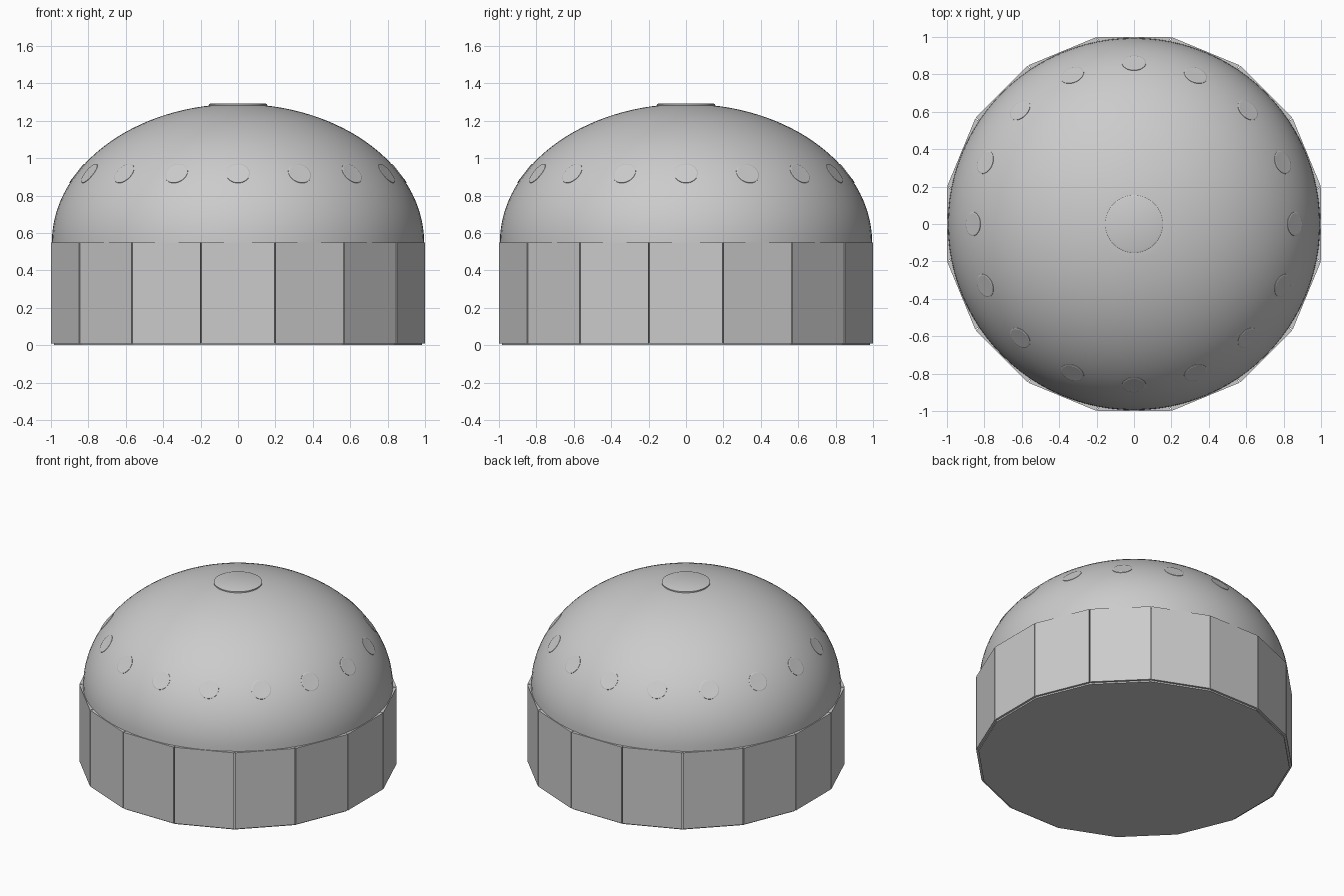
import bpy, bmesh
from math import sin, cos, tan, pi, radians
from mathutils import Matrix, Vector

default = bpy.data.objects.get("Cube")
if default:
    bpy.data.objects.remove(default, do_unlink=True)

SIDES = 16
STEP = 2 * pi / SIDES
WALL_TOP = 0.55
DOME_R, DOME_H = 0.995, 0.74

# Single light grey for the whole building
grey = bpy.data.materials.new("light grey")
grey.use_nodes = True
grey.diffuse_color = (0.6, 0.6, 0.6, 1)
grey.node_tree.nodes["Principled BSDF"].inputs["Base Color"].default_value = (0.6, 0.6, 0.6, 1)


def finish(name, bm, smooth=False):
    bmesh.ops.recalc_face_normals(bm, faces=bm.faces)
    mesh = bpy.data.meshes.new(name)
    bm.to_mesh(mesh)
    bm.free()
    mesh.materials.append(grey)
    obj = bpy.data.objects.new(name, mesh)
    bpy.context.collection.objects.link(obj)
    if smooth:
        bpy.ops.object.select_all(action='DESELECT')
        obj.select_set(True)
        bpy.context.view_layer.objects.active = obj
        bpy.ops.object.shade_smooth_by_angle(angle=radians(25))
    return obj


def lathe(bm, profile, segments, phase=0.0, matrix=Matrix()):
    """Revolve (radius, height) points about z and close both ends."""
    rings = [[bm.verts.new(matrix @ Vector((r * cos(phase + 2 * pi * i / segments),
                                            r * sin(phase + 2 * pi * i / segments), z)))
              for i in range(segments)] for r, z in profile]
    for low, high in zip(rings, rings[1:]):
        for i in range(segments):
            j = (i + 1) % segments
            bm.faces.new((low[i], low[j], high[j], high[i]))
    bm.faces.new(rings[0])
    bm.faces.new(rings[-1])


# Inner drum, showing as the floor plate and behind the panel gaps
bm = bmesh.new()
lathe(bm, [(0.985 / cos(STEP / 2), 0), (0.985 / cos(STEP / 2), WALL_TOP - 0.002)],
      SIDES, STEP / 2)
finish("inner_drum", bm)

# Flat wall panels with narrow gaps between them
bm = bmesh.new()
for k in range(SIDES):
    turn = Matrix.Rotation(k * STEP, 4, 'Z')
    section = []
    for r, side in ((0.98, -1), (1.0, -1), (1.0, 1), (0.98, 1)):
        section.append((r, side * (r * tan(STEP / 2) - 0.003)))
    low = [bm.verts.new(turn @ Vector((x, y, 0.01))) for x, y in section]
    high = [bm.verts.new(turn @ Vector((x, y, WALL_TOP))) for x, y in section]
    bm.faces.new(low)
    bm.faces.new(high)
    for i in range(4):
        j = (i + 1) % 4
        bm.faces.new((low[i], low[j], high[j], high[i]))
finish("wall_panels", bm)

# Smooth elliptical dome
bm = bmesh.new()
arc = [radians(82) * i / 28 for i in range(29)]
lathe(bm, [(DOME_R * cos(t), WALL_TOP + DOME_H * sin(t)) for t in arc], 96)
finish("dome", bm, smooth=True)

# Round cap over the crown
bm = bmesh.new()
lathe(bm, [(0.155, 1.27), (0.155, 1.289), (0.145, 1.293)], 64)
finish("crown_cap", bm, smooth=True)

# Ring of round plates lying on the dome
bm = bmesh.new()
r = 0.862
z = WALL_TOP + DOME_H * (1 - (r / DOME_R) ** 2) ** 0.5
normal = Vector((r / DOME_R ** 2, 0, (z - WALL_TOP) / DOME_H ** 2)).normalized()
seat = Matrix.Translation((r, 0, z)) @ normal.to_track_quat('Z', 'Y').to_matrix().to_4x4()
for k in range(SIDES):
    lathe(bm, [(0.064, -0.006), (0.064, 0.0), (0.058, 0.002)], 32,
          matrix=Matrix.Rotation(k * STEP, 4, 'Z') @ seat)
finish("porthole_plates", bm)
